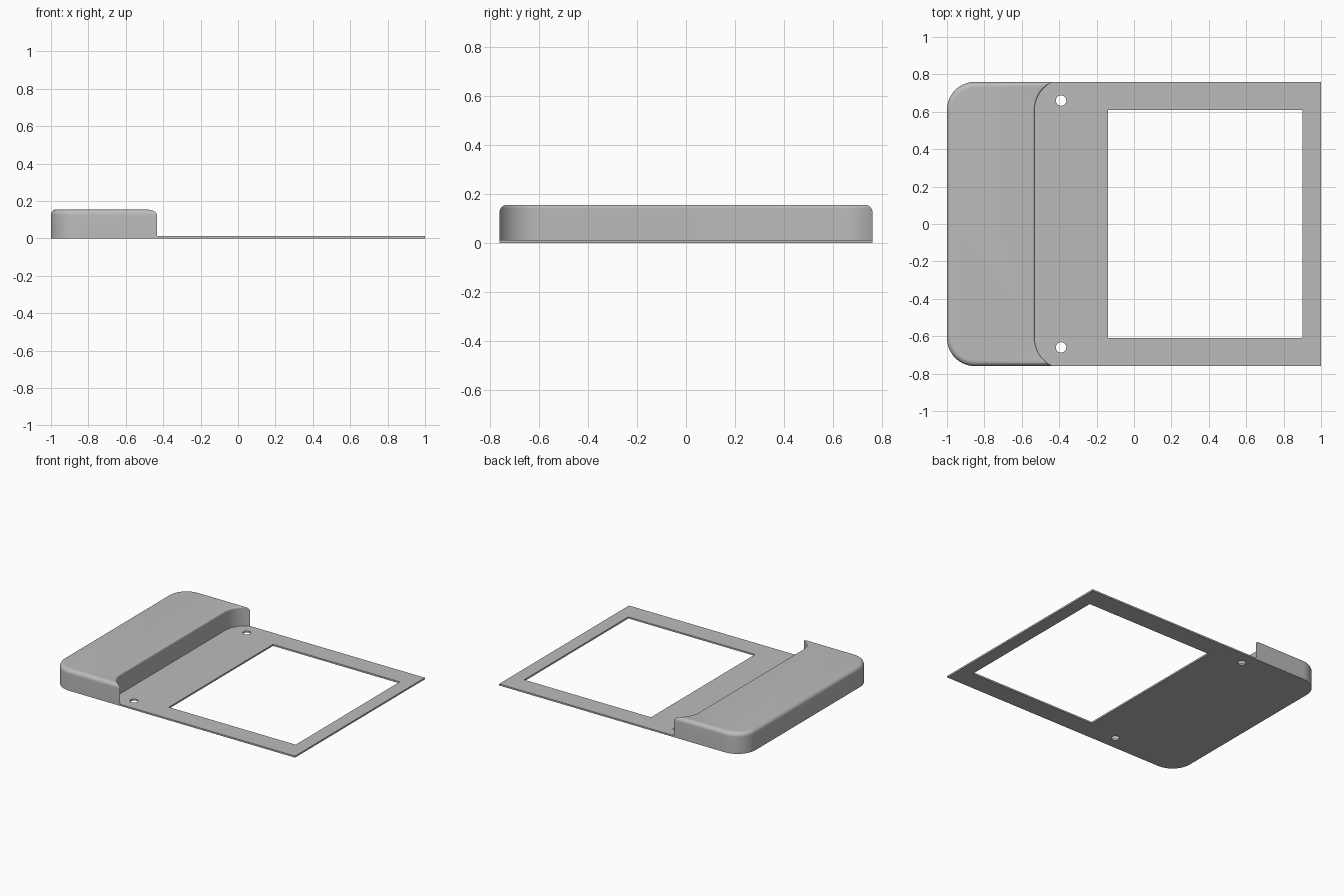
import bpy, bmesh
from math import sin, cos, asin, pi, sqrt

cube = bpy.data.objects.get("Cube")
if cube:
    bpy.data.objects.remove(cube, do_unlink=True)

HALF, CORNER, THICK, TOP = 0.76, 0.15, 0.012, 0.155

grey = bpy.data.materials.new("plain grey")
grey.use_nodes = True
colour = (0.5, 0.5, 0.5, 1)
grey.diffuse_color = colour
grey.node_tree.nodes["Principled BSDF"].inputs["Base Color"].default_value = colour


def arc(cx, cy, r, a0, a1, n=14):
    return [(cx + r * cos(a0 + (a1 - a0) * i / n),
             cy + r * sin(a0 + (a1 - a0) * i / n)) for i in range(n + 1)]


def rounded_end(inset=0):
    """Two rounded corners on the -x end, from +y round to -y."""
    r = CORNER - inset
    x, y = -1 + CORNER, HALF - CORNER
    return arc(x, y, r, pi / 2, pi) + arc(x, -y, r, pi, 1.5 * pi)


def finish(obj):
    bpy.ops.object.select_all(action='DESELECT')
    obj.select_set(True)
    bpy.context.view_layer.objects.active = obj
    if obj.type == 'CURVE':
        bpy.ops.object.convert(target='MESH')
    bpy.ops.object.shade_smooth_by_angle(angle=0.6)


# Thin base plate with a large window and two screw holes
curve = bpy.data.curves.new("base_plate", 'CURVE')
curve.dimensions = '2D'
curve.fill_mode = 'BOTH'
curve.extrude = THICK / 2
window = [(-0.14, -0.61), (0.9, -0.61), (0.9, 0.61), (-0.14, 0.61)]
holes = [arc(-0.39, s * 0.66, 0.028, 0, 2 * pi, 24)[:-1] for s in (-1, 1)]
for loop in [rounded_end() + [(1, -HALF), (1, HALF)], window] + holes:
    spline = curve.splines.new('POLY')
    spline.points.add(len(loop) - 1)
    for p, (x, y) in zip(spline.points, loop):
        p.co = (x, y, 0, 1)
    spline.use_cyclic_u = True
curve.materials.append(grey)
plate = bpy.data.objects.new("base_plate", curve)
plate.location.z = THICK / 2
bpy.context.collection.objects.link(plate)
finish(plate)


# Raised grip block: stacked outlines, rounded over at the top, scooped on +x
def grip_outline(inset, scoop_inset):
    cx, cy, r = -0.365, HALF - CORNER, 0.165 + scoop_inset
    a = asin((CORNER - inset) / r)
    scoop = arc(cx, -cy, r, pi + a, pi) + arc(cx, cy, r, pi, pi - a)
    return rounded_end(inset) + scoop


bm = bmesh.new()
fillet, lip, steps = 0.03, 0.012, 10
levels = [(THICK, 0, 0)]
for i in range(steps + 1):
    t = pi / 2 * i / steps
    z = TOP - fillet + fillet * sin(t)
    k = min(1, max(0, (z - TOP + lip) / lip))
    levels.append((z, fillet * (1 - cos(t)), lip * (1 - sqrt(1 - k * k))))
rings = [[bm.verts.new((x, y, z)) for x, y in grip_outline(d, e)]
         for z, d, e in levels]
for low, high in zip(rings, rings[1:]):
    for i in range(len(low)):
        j = (i + 1) % len(low)
        bm.faces.new((low[i], low[j], high[j], high[i]))
bm.faces.new(rings[-1])
bm.faces.new(rings[0][::-1])
bmesh.ops.recalc_face_normals(bm, faces=bm.faces)
mesh = bpy.data.meshes.new("grip_block")
bm.to_mesh(mesh)
bm.free()
mesh.materials.append(grey)
grip = bpy.data.objects.new("grip_block", mesh)
bpy.context.collection.objects.link(grip)
finish(grip)
